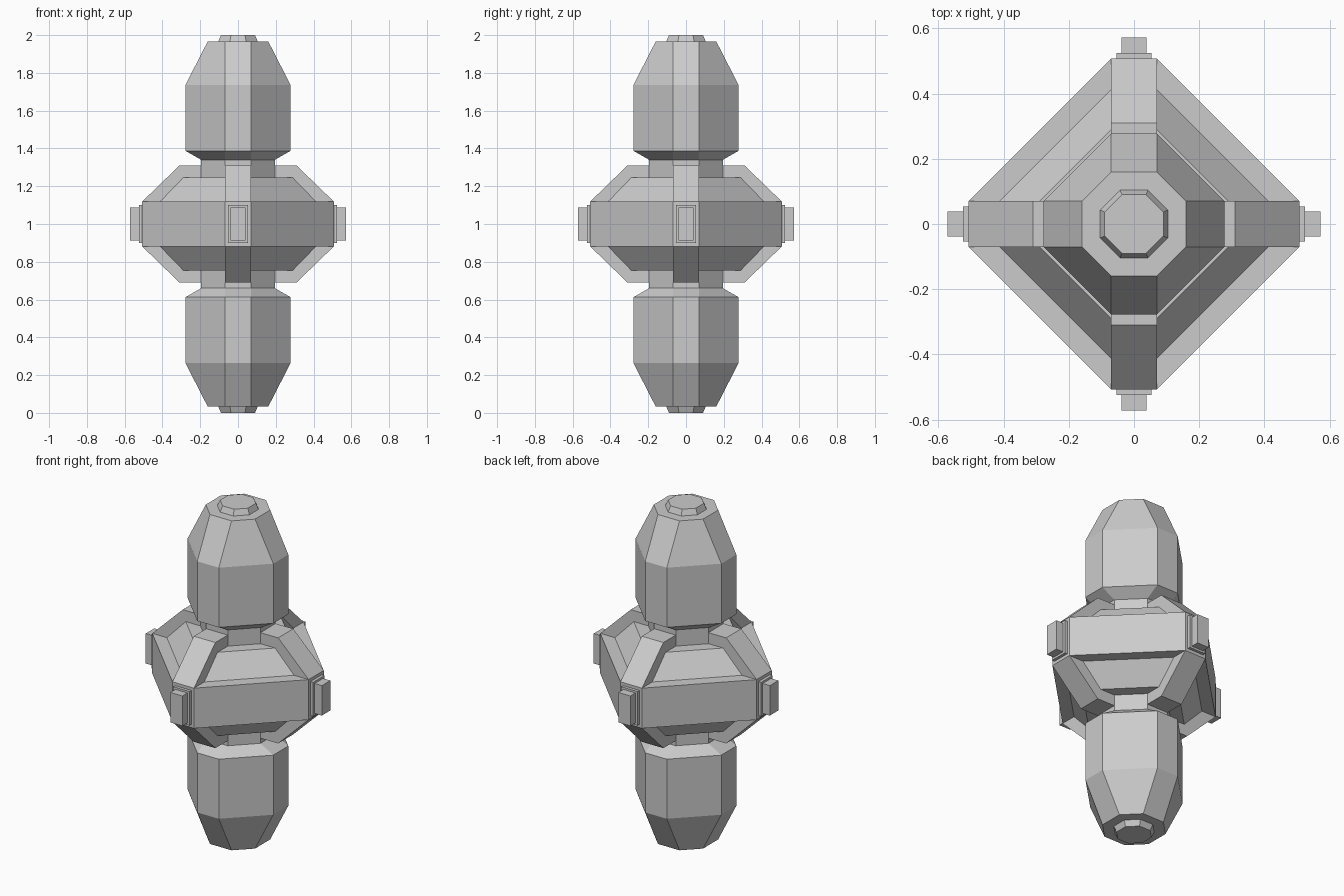
import bpy, bmesh
from math import pi
from mathutils import Matrix

if "Cube" in bpy.data.objects:
    bpy.data.objects.remove(bpy.data.objects["Cube"])

W = 0.07      # half width of the cut corners
MID = 1.0     # height of the symmetry plane


def finish(bm, name, mirror=True):
    bmesh.ops.recalc_face_normals(bm, faces=bm.faces)
    mesh = bpy.data.meshes.new(name)
    bm.to_mesh(mesh)
    bm.free()
    obj = bpy.data.objects.new(name, mesh)
    obj.location.z = MID
    bpy.context.collection.objects.link(obj)
    if mirror:
        mod = obj.modifiers.new("mirror_z", 'MIRROR')
        mod.use_axis = (False, False, True)
        mod.use_mirror_merge = False
    return obj


def stack(name, rings, mirror=True):
    """Loft through diamond rings with cut corners: (radius, half corner, z)."""
    bm = bmesh.new()
    loops = []
    for r, w, z in rings:
        pts = [(r, -w), (r, w), (w, r), (-w, r), (-r, w), (-r, -w), (-w, -r), (w, -r)]
        loops.append([bm.verts.new((x, y, z)) for x, y in pts])
    for a, b in zip(loops, loops[1:]):
        for i in range(8):
            j = (i + 1) % 8
            bm.faces.new((a[i], a[j], b[j], b[i]))
    bm.faces.new(loops[0])
    bm.faces.new(loops[-1])
    return finish(bm, name, mirror)


def rib(name, angle):
    """Side profile extruded across the corner width."""
    profile = [(0.508, 0.118), (0.31, 0.31), (0.18, 0.31), (0.18, 0.118)]
    bm = bmesh.new()
    face = bm.faces.new([bm.verts.new((x, -W, z)) for x, z in profile])
    ext = bmesh.ops.extrude_face_region(bm, geom=[face])
    verts = [v for v in ext["geom"] if isinstance(v, bmesh.types.BMVert)]
    bmesh.ops.translate(bm, verts=verts, vec=(0, 2 * W, 0))
    bmesh.ops.rotate(bm, verts=bm.verts, matrix=Matrix.Rotation(angle, 3, 'Z'))
    return finish(bm, name)


def block(name, x0, x1, half_y, half_z, angle):
    bm = bmesh.new()
    bmesh.ops.create_cube(bm, size=1)
    bmesh.ops.scale(bm, verts=bm.verts, vec=(x1 - x0, 2 * half_y, 2 * half_z))
    bmesh.ops.translate(bm, verts=bm.verts, vec=((x0 + x1) / 2, 0, 0))
    bmesh.ops.rotate(bm, verts=bm.verts, matrix=Matrix.Rotation(angle, 3, 'Z'))
    return finish(bm, name, False)


# Central band with sloped panels above and below
stack("central_body", [
    (0.29, W, -0.245), (0.413, W, -0.118), (0.508, W, -0.118),
    (0.508, W, 0.118), (0.413, W, 0.118), (0.29, W, 0.245)], False)

# Neck joining the pods to the body
stack("neck", [(0.195, W, -0.345), (0.195, W, 0.345)], False)

# Upper and lower pods
stack("pods", [
    (0.195, W, 0.34), (0.278, W, 0.387), (0.278, W, 0.737), (0.16, W, 0.967)])

# End caps on the pods
stack("end_caps", [(0.104, 0.043, 0.96), (0.104, 0.043, 0.967), (0.09, 0.037, 1.0)])

# Ribs and stepped studs at the four corners
for i in range(4):
    a = i * pi / 2
    rib(f"corner_rib_{i}", a)
    block(f"stud_base_{i}", 0.49, 0.525, 0.053, 0.1, a)
    block(f"stud_{i}", 0.50, 0.572, 0.039, 0.088, a)
